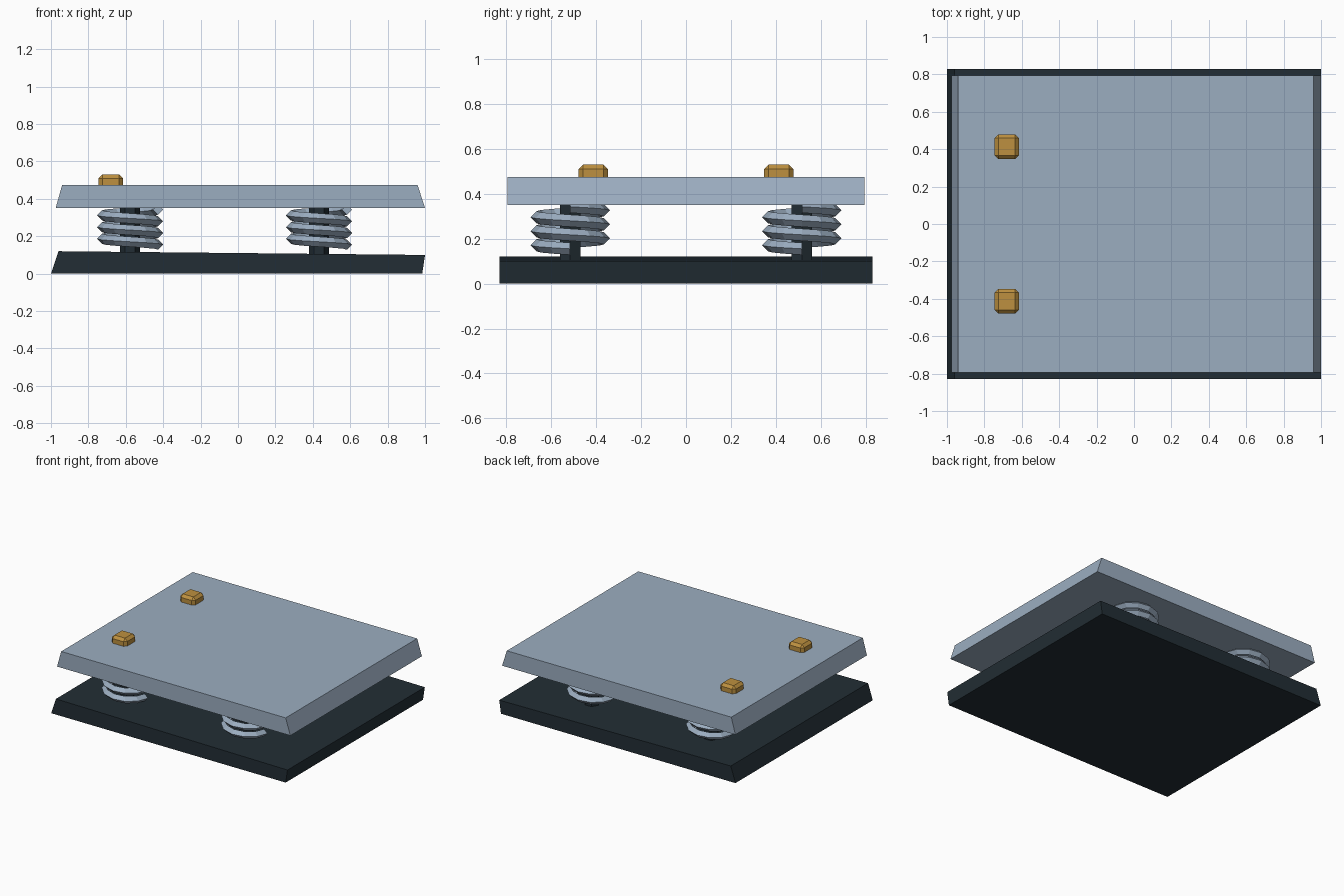
import bpy, bmesh, math

if "Cube" in bpy.data.objects:
    bpy.data.objects.remove(bpy.data.objects["Cube"])


def material(name, color):
    m = bpy.data.materials.new(name)
    m.diffuse_color = (*color, 1)
    m.use_nodes = True
    m.node_tree.nodes["Principled BSDF"].inputs["Base Color"].default_value = m.diffuse_color
    return m


STEEL = material("steel blue", (0.33, 0.42, 0.53))
DARK = material("dark slate", (0.016, 0.027, 0.035))
BRASS = material("brass", (0.51, 0.28, 0.05))


def finish(name, bm, mat):
    bmesh.ops.recalc_face_normals(bm, faces=bm.faces)
    me = bpy.data.meshes.new(name)
    bm.to_mesh(me)
    bm.free()
    me.materials.append(mat)
    ob = bpy.data.objects.new(name, me)
    bpy.context.collection.objects.link(ob)
    return ob


def slab(name, profile, half_y, mat):
    """Extrude an x-z profile along y."""
    bm = bmesh.new()
    a = [bm.verts.new((x, -half_y, z)) for x, z in profile]
    b = [bm.verts.new((x, half_y, z)) for x, z in profile]
    bm.faces.new(a)
    bm.faces.new(b[::-1])
    n = len(profile)
    for i in range(n):
        j = (i + 1) % n
        bm.faces.new((a[i], b[i], b[j], a[j]))
    return finish(name, bm, mat)


def spring(name, cx, cy, z0=0.155, pitch=0.0625, turns=3, seg=12, r=0.15, t=0.027):
    """Left-handed coil with a diamond cross-section."""
    bm = bmesh.new()
    rings = []
    for i in range(turns * seg + 1):
        a = -2 * math.pi * i / seg
        z = z0 + pitch * i / seg
        rings.append([bm.verts.new((cx + (r + dr) * math.cos(a),
                                    cy + (r + dr) * math.sin(a), z + dz))
                      for dr, dz in ((t, 0), (0, t), (-t, 0), (0, -t))])
    for p, q in zip(rings, rings[1:]):
        for k in range(4):
            m = (k + 1) % 4
            bm.faces.new((p[k], p[m], q[m], q[k]))
    bm.faces.new(rings[0])
    bm.faces.new(rings[-1][::-1])
    return finish(name, bm, STEEL)


def post(name, cx, cy, z0=0.07, z1=0.40):
    """Hexagonal rod inside a spring, corners pointing along x."""
    bm = bmesh.new()
    bmesh.ops.create_cone(bm, cap_ends=True, segments=6, radius1=0.053,
                          radius2=0.053, depth=z1 - z0)
    ob = finish(name, bm, DARK)
    # turn the corners onto the x axis
    v = ob.data.vertices[0].co
    turn = -math.atan2(v.y, v.x)
    ob.rotation_euler.z = turn
    ob.location = (cx, cy, (z0 + z1) / 2)
    return ob


def bolt(name, cx, cy, z0=0.43, z1=0.53):
    """Chamfered square bolt head."""
    bm = bmesh.new()
    bmesh.ops.create_cube(bm, size=1)
    bmesh.ops.scale(bm, vec=(0.13, 0.132, z1 - z0), verts=bm.verts)
    bmesh.ops.translate(bm, vec=(cx, cy, (z0 + z1) / 2), verts=bm.verts)
    bmesh.ops.bevel(bm, geom=bm.edges[:], offset=0.02, segments=1,
                    affect='EDGES', profile=0.5)
    return finish(name, bm, BRASS)


# Plates
slab("base_plate", [(-1, 0), (0.985, 0), (1, 0.10), (-0.96, 0.12)], 0.83, DARK)
slab("top_plate", [(-0.975, 0.35), (1, 0.35), (0.96, 0.475), (-0.94, 0.475)], 0.795, STEEL)

# Four sprung posts
for sx, x in (("left", -0.577), ("right", 0.433)):
    for sy, y in (("front", -0.516), ("back", 0.516)):
        spring(f"{sy}_{sx}_spring", x, y)
        post(f"{sy}_{sx}_post", x, y)

# Bolt heads on the left side of the top plate
for sy, y in (("front", -0.413), ("back", 0.413)):
    bolt(f"{sy}_bolt", -0.68, y)
